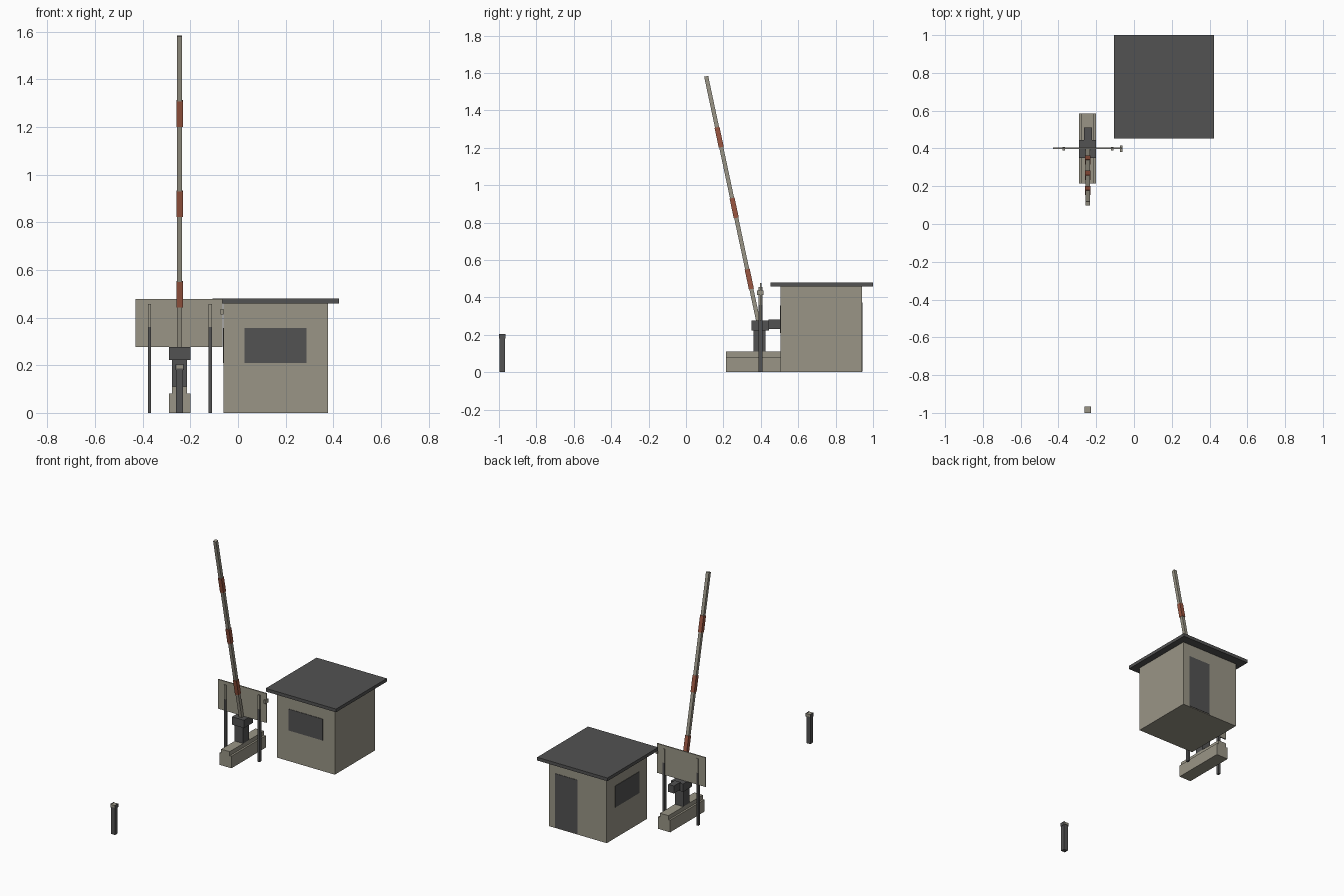
import bpy
from math import radians, cos, sin

cube = bpy.data.objects.get("Cube")
if cube:
    bpy.data.objects.remove(cube, do_unlink=True)


def material(name, rgb):
    m = bpy.data.materials.new(name)
    m.use_nodes = True
    m.diffuse_color = (*rgb, 1)
    m.node_tree.nodes["Principled BSDF"].inputs["Base Color"].default_value = (*rgb, 1)
    return m


BEIGE = material("warm_beige", (0.32, 0.30, 0.24))
DARK = material("dark_grey", (0.085, 0.085, 0.085))
RED = material("faded_red", (0.32, 0.09, 0.05))


def box(name, mat, x, y, z):
    """Box from (min, max) ranges along each axis."""
    bpy.ops.mesh.primitive_cube_add(size=1, location=[sum(r) / 2 for r in (x, y, z)])
    ob = bpy.context.object
    ob.name = name
    ob.scale = [r[1] - r[0] for r in (x, y, z)]
    ob.data.materials.append(mat)
    return ob


# Guard hut with roof, two windows and a back door
box("hut_walls", BEIGE, (-0.06, 0.377), (0.505, 0.94), (0, 0.46))
box("hut_roof", DARK, (-0.107, 0.423), (0.452, 1.0), (0.458, 0.48))
box("front_window", DARK, (0.028, 0.288), (0.502, 0.508), (0.21, 0.356))
box("side_window", DARK, (-0.063, -0.057), (0.59, 0.85), (0.21, 0.356))
box("hut_door", DARK, (0.16, 0.327), (0.937, 0.943), (0.005, 0.372))

# Barrier base, pillar, head and counterweight
box("base_block", BEIGE, (-0.29, -0.2), (0.215, 0.585), (0, 0.082))
box("base_top", BEIGE, (-0.277, -0.213), (0.215, 0.585), (0.082, 0.11))
box("pillar", DARK, (-0.277, -0.213), (0.36, 0.425), (0.11, 0.225))
box("pillar_head", DARK, (-0.29, -0.2), (0.35, 0.445), (0.222, 0.276))
box("counterweight", DARK, (-0.266, -0.223), (0.44, 0.51), (0.23, 0.281))

# Raised boom with wider red bands
TILT = radians(12)
PIVOT_Y, PIVOT_Z, BOOM_X = 0.391, 0.25, -0.245


def boom_part(name, mat, half, z0, z1):
    ob = box(name, mat, (BOOM_X - half, BOOM_X + half), (-half, half),
             (z0 / cos(TILT), z1 / cos(TILT)))
    mid = ob.location.z
    ob.location = (BOOM_X, PIVOT_Y - mid * sin(TILT), PIVOT_Z + mid * cos(TILT))
    ob.rotation_euler.x = TILT


boom_part("boom", BEIGE, 0.011, 0, 1.332)
for i, start in enumerate((0.195, 0.575, 0.953)):
    boom_part(f"boom_band_{i + 1}", RED, 0.0135, start, start + 0.106)

# Sign board on two legs
box("sign_board", BEIGE, (-0.43, -0.064), (0.396, 0.404), (0.277, 0.477))
box("sign_bracket", BEIGE, (-0.073, -0.061), (0.38, 0.415), (0.412, 0.436))
for side, x in (("right", -0.371), ("left", -0.116)):
    span = (x - 0.007, x + 0.007)
    box(f"{side}_sign_leg", DARK, span, (0.388, 0.408), (0, 0.36))
    box(f"{side}_sign_leg_top", BEIGE, span, (0.388, 0.408), (0.36, 0.456))

# Boom rest post with a cradle
box("rest_post", DARK, (-0.26, -0.23), (-0.997, -0.968), (0, 0.186))
box("rest_seat", BEIGE, (-0.259, -0.231), (-1.0, -0.965), (0.186, 0.202))
for side, x in (("right", -0.263), ("left", -0.231)):
    box(f"{side}_rest_cheek", DARK, (x, x + 0.004), (-1.0, -0.965), (0.18, 0.204))
